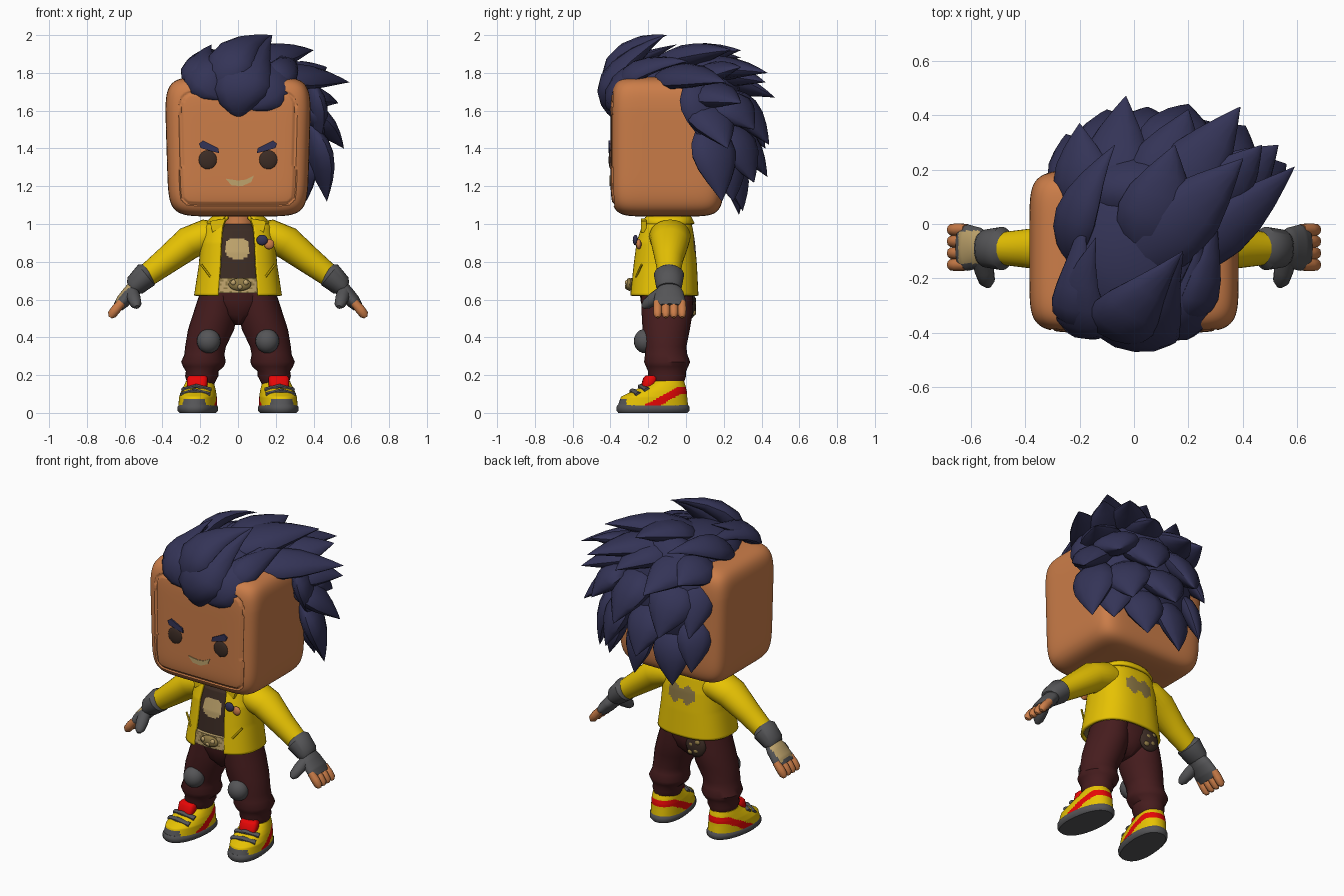
import bpy, bmesh
from math import pi, sin, cos, radians, hypot
from mathutils import Vector, Matrix

cube = bpy.data.objects.get("Cube")
if cube:
    bpy.data.objects.remove(cube)


def material(name, *rgb):
    m = bpy.data.materials.new(name)
    m.use_nodes = True
    m.diffuse_color = (*rgb, 1)
    m.node_tree.nodes["Principled BSDF"].inputs["Base Color"].default_value = (*rgb, 1)
    return m


skin = material("skin", .6, .205, .066)
yellow = material("yellow", .81, .55, .001)
navy = material("navy", .034, .034, .095)
maroon = material("maroon", .062, .012, .013)
grey = material("grey", .09, .09, .095)
red = material("red", .83, .002, .002)
tan = material("tan", .52, .37, .15)
brown = material("dark brown", .045, .025, .018)
dull = material("dull tan", .27, .19, .06)


def finish(name, bm, mats, paint=None, angle=45):
    """Turn a bmesh into a smooth object, colouring faces by a rule."""
    bmesh.ops.recalc_face_normals(bm, faces=bm.faces)
    if paint:
        for f in bm.faces:
            f.material_index = int(paint(f.calc_center_median()))
    mesh = bpy.data.meshes.new(name)
    bm.to_mesh(mesh)
    bm.free()
    for m in mats if isinstance(mats, list) else [mats]:
        mesh.materials.append(m)
    mesh.shade_smooth()
    mesh.set_sharp_from_angle(angle=radians(angle))
    ob = bpy.data.objects.new(name, mesh)
    bpy.context.collection.objects.link(ob)
    return ob


def dense(rows, k):
    """Insert evenly spaced rows between the given ones."""
    out = [[p + (q - p) * i / k for p, q in zip(r, s)]
           for r, s in zip(rows, rows[1:]) for i in range(k)]
    return out + [rows[-1]]


def loft(name, rows, mats, up=False, hint=(0, 1, 0), power=1, n=16, skip=(), paint=None):
    """Skin rows of (x, y, z, half width, half depth); up keeps the rings level."""
    bm = bmesh.new()
    pts = [Vector(r[:3]) for r in rows]
    rings = []
    for i, r in enumerate(rows):
        t = Vector((0, 0, 1)) if up else (pts[min(i + 1, len(pts) - 1)] - pts[max(i - 1, 0)]).normalized()
        v = Vector(hint)
        v = (v - t * v.dot(t)).normalized()
        u = v.cross(t)
        ring = []
        for j in range(n):
            c, s = cos(2 * pi * j / n), sin(2 * pi * j / n)
            c, s = (abs(k) ** power * (1 if k > 0 else -1) for k in (c, s))
            ring.append(bm.verts.new(pts[i] + u * c * r[3] + v * s * r[4]))
        rings.append(ring)
    for a, b in zip(rings, rings[1:]):
        for j in range(n):
            if j not in skip:
                k = (j + 1) % n
                bm.faces.new((a[j], a[k], b[k], b[j]))
    if not skip:
        bm.faces.new(rings[0])
        bm.faces.new(rings[-1])
    return finish(name, bm, mats, paint)


def thicken(ob, amount):
    mod = ob.modifiers.new("cloth", 'SOLIDIFY')
    mod.thickness, mod.offset = amount, 0


def ball(name, center, radii, mat):
    bm = bmesh.new()
    bmesh.ops.create_uvsphere(bm, u_segments=20, v_segments=12, radius=1,
                              matrix=Matrix.Translation(center) @ Matrix.Diagonal((*radii, 1)))
    return finish(name, bm, mat)


def plate(name, outline, y, depth, mat):
    """Extrude an x, z outline backwards from y."""
    bm = bmesh.new()
    f = bm.faces.new([bm.verts.new((x, y, z)) for x, z in outline])
    ext = bmesh.ops.extrude_face_region(bm, geom=[f])
    bmesh.ops.translate(bm, vec=(0, depth, 0),
                        verts=[v for v in ext["geom"] if isinstance(v, bmesh.types.BMVert)])
    return finish(name, bm, mat)


# Head: soft box, narrower at the chin, with a groove framing the face
bm = bmesh.new()
bmesh.ops.create_cube(bm, size=2)
bmesh.ops.subdivide_edges(bm, edges=bm.edges[:], cuts=80, use_grid_fill=True)
for v in bm.verts:
    x, y, z = v.co / sum(abs(k) ** 7 for k in v.co) ** (1 / 7)
    x, y, z = .385 * x * (.97 + .03 * min(1, z + .45)), -.1 + .3 * y, 1.41 + .37 * z
    dx, dz = abs(x) - .24, abs(z - 1.4) - .235
    edge = hypot(max(dx, 0), max(dz, 0)) + min(0, max(dx, dz)) - .06
    v.co = x, y + (.009 if y < -.3 and abs(edge) < .007 else 0), z
finish("head", bm, skin, angle=60)

# Face
for s, side in ((1, "left"), (-1, "right")):
    ball(side + "_eye", (.16 * s, -.396, 1.34), (.05, .014, .052), brown)
    plate(side + "_brow", [(s * x, z) for x, z in ((.1, 1.375), (.105, 1.402), (.185, 1.442), (.207, 1.425),
                                                   (.197, 1.402), (.15, 1.388))], -.409, .016, navy)
plate("mouth", [(-.065, 1.24), (0, 1.23), (.04, 1.235), (.085, 1.257), (.07, 1.222), (.02, 1.2), (-.035, 1.205)],
      -.404, .009, tan)

# Hair: two base masses covered with leaf shaped locks
ball("hair_top_mass", (0, -.08, 1.74), (.265, .315, .155), navy)
ball("hair_back_mass", (.04, .12, 1.55), (.335, .185, .36), navy)
HEAD = Vector((0, -.08, 1.45))
LEAF = ((0, .05), (.06, .3), (.15, .62), (.28, .92), (.42, 1), (.58, .86), (.74, .57), (.89, .25), (1, .01))


def lock(name, base, tip, width, mid=None):
    a, c = Vector(base), Vector(tip)
    half = (a + c) / 2
    b = Vector(mid) if mid else half + (half - HEAD).normalized() * (c - a).length * .1
    rows = []
    for t, w in LEAF:
        p = a * (1 - t) ** 2 + b * 2 * t * (1 - t) + c * t * t
        rows.append((*p, w * width, w * width * .5))
    loft(name, rows, navy, hint=(a + b) / 2 - HEAD, n=12)


lock("center_forelock", (.01, -.385, 1.56), (.18, -.11, 2), .16, (-.03, -.47, 1.8))
lock("upper_forelock", (-.06, -.38, 1.64), (.18, -.1, 2), .13, (-.11, -.42, 1.95))
lock("right_forelock", (-.08, -.39, 1.66), (-.14, -.05, 1.95), .11, (-.28, -.42, 1.82))
lock("right_temple_lock", (-.23, -.36, 1.7), (-.18, .05, 1.88), .08, (-.25, -.38, 1.9))
lock("left_forelock", (.05, -.39, 1.61), (.24, -.05, 1.9), .12, (.25, -.42, 1.75))
lock("left_temple_lock", (.19, -.35, 1.72), (.3, .05, 1.87), .08, (.26, -.32, 1.85))
lock("right_long_lock", (-.24, -.15, 1.74), (-.07, .29, 1.88), .09, (-.25, .05, 1.93))

crown = ((-.05, -.2, 1.8, .4, .24, 1.92, .14), (.1, -.2, 1.77, .59, .21, 1.75, .11),
         (0, -.1, 1.8, .39, .43, 1.8, .14), (.2, 0, 1.75, .47, .29, 1.83, .11),
         (.2, 0, 1.7, .53, .29, 1.64, .13), (.28, .05, 1.66, .56, .22, 1.4, .13),
         (.36, .1, 1.56, .47, .19, 1.12, .13), (.37, .02, 1.78, .42, .13, 1.39, .11),
         (-.1, -.05, 1.8, -.03, .47, 1.67, .14), (.05, 0, 1.8, .2, .42, 1.75, .14),
         (-.17, 0, 1.76, -.2, .37, 1.74, .12), (.02, -.15, 1.82, .15, .29, 1.92, .14))
nape = ((-.2, .1, 1.72, -.25, .33, 1.4, .1), (-.1, .17, 1.7, -.1, .42, 1.4, .14),
        (.13, .17, 1.72, .2, .44, 1.42, .15), (.28, .15, 1.68, .41, .36, 1.5, .14),
        (.05, .2, 1.55, .05, .43, 1.25, .14), (.24, .18, 1.55, .31, .36, 1.22, .14),
        (-.2, .18, 1.5, -.24, .29, 1.17, .1), (-.05, .2, 1.42, -.1, .28, 1.05, .12),
        (.13, .2, 1.42, .15, .3, 1.07, .12), (.29, .18, 1.42, .36, .25, 1.12, .11))
for group, rows in (("crown", crown), ("nape", nape)):
    for i, r in enumerate(rows):
        lock(f"{group}_lock_{i + 1}", r[:3], r[3:6], r[6])

# Torso: neck, shirt with a shield print, patterned belt and open jacket with a back patch
loft("neck", [(0, -.1, .95, .09, .09), (0, -.1, 1.08, .085, .085)], skin, up=True)
loft("shirt", dense([(0, -.12, .66, .2, .155), (0, -.115, .85, .185, .145), (0, -.11, .97, .15, .12),
                     (0, -.1, 1, .1, .1)], 20), [brown, tan], up=True, power=.8, n=128,
     paint=lambda c: c.y < -.12 and (abs(c.x + .003) / .063) ** 3 + (abs(c.z - .87) / .055) ** 3 < 1)
loft("belt", dense([(0, -.12, .635, .21, .175), (0, -.12, .715, .205, .172)], 8), [tan, dull],
     up=True, power=.8, n=128, paint=lambda c: sin(c.x * 140 + c.z * 60) * sin(c.z * 150) > .1)
ball("belt_buckle", (.01, -.3, .68), (.06, .02, .034), dull)
for i, (x, z) in enumerate(((-.025, .69), (.01, .668), (.042, .69))):
    ball(f"buckle_stud_{i + 1}", (x, -.314, z), (.014, .01, .014), tan)
thicken(loft("jacket", dense([(0, -.12, .62, .225, .178), (0, -.115, .78, .2, .165), (0, -.112, .9, .19, .152),
                              (0, -.105, .98, .175, .132), (0, -.1, 1.02, .14, .115), (0, -.1, 1.035, .11, .1)], 12),
             [yellow, dull], up=True, power=.8, n=128, skip=range(88, 104),
             paint=lambda c: c.y > 0 and abs(c.x) < .088
             and .835 + .02 * cos(75 * c.x) < c.z < .925 - .014 * cos(75 * c.x)), .016)
thicken(loft("collar", [(0, -.1, 1, .165, .14), (0, -.1, 1.03, .14, .125), (0, -.095, 1.045, .11, .105)], yellow,
             up=True, power=.8, n=64, skip=range(43, 53)), .014)
ball("badge_star", (.128, -.268, .915), (.03, .014, .028), navy)
ball("badge_disc", (.165, -.25, .893), (.027, .014, .027), skin)
ball("back_pocket_cloth", (-.088, .025, .57), (.068, .028, .072), brown)
for i, (x, z) in enumerate(((-.11, .6), (-.07, .58), (-.1, .545), (-.06, .53))):
    ball(f"cloth_spot_{i + 1}", (x, .042, z), (.018, .012, .015), dull)
loft("hips", [(0, -.1, .465, .015, .07), (0, -.1, .52, .12, .12), (0, -.1, .59, .2, .14), (0, -.11, .68, .2, .14)],
     maroon, up=True, n=24)

for s, side in ((1, "left"), (-1, "right")):
    # Collar flap and pocket seam
    plate(side + "_collar_flap", [(s * x, z) for x, z in ((.065, 1.03), (.15, 1.015), (.135, .955), (.08, .99))],
          -.238, .03, yellow)
    loft(side + "_pocket_seam", [(s * .145, -.264, .72, .006, .006), (s * .195, -.235, .785, .006, .006)], yellow, n=6)

    # Arm: sleeve, glove and fingers, with a patch on the back of the right glove
    loft(side + "_sleeve", [(s * .1, -.09, .93, .08, .1), (s * .17, -.085, .935, .09, .11), (s * .26, -.085, .9, .088, .1),
                            (s * .38, -.09, .805, .072, .073), (s * .485, -.09, .725, .06, .06)], yellow, n=24)
    loft(side + "_glove_cuff", [(s * .465, -.09, .74, .055, .06), (s * .485, -.09, .73, .07, .08),
                                (s * .545, -.09, .675, .058, .07), (s * .56, -.09, .66, .04, .06)], grey, n=24)
    loft(side + "_glove", dense([(s * .53, -.09, .68, .04, .05), (s * .57, -.088, .635, .042, .075),
                                 (s * .61, -.087, .59, .038, .085), (s * .635, -.087, .56, .028, .08)], 8),
         [grey, tan], n=48, paint=lambda c: -.645 < c.x < -.56 and -.145 < c.y < -.025 and .73 * -c.x + .68 * c.z > .866)
    loft(side + "_thumb", [(s * .565, -.11, .65, .034, .034), (s * .55, -.17, .605, .036, .034),
                           (s * .54, -.21, .575, .03, .028), (s * .535, -.228, .56, .012, .012)], grey, hint=(0, 0, 1), n=12)
    for i in range(4):
        y = -.15 + .043 * i
        loft(f"{side}_finger_{i + 1}", [(s * .615, y, .585, .022, .022), (s * .645, y, .55, .026, .024),
                                        (s * .668, y, .52, .024, .022), (s * .676, y, .505, .01, .01)], skin, n=10)

    # Leg: baggy trousers gathered at the ankle, with a knee pad
    loft(side + "_trouser_leg", [(s * .1, -.1, .64, .1, .135), (s * .118, -.1, .53, .118, .135), (s * .143, -.105, .44, .122, .125),
                                 (s * .172, -.108, .35, .108, .11), (s * .178, -.105, .31, .106, .112),
                                 (s * .183, -.1, .27, .118, .122), (s * .183, -.1, .245, .108, .112),
                                 (s * .19, -.1, .22, .086, .1), (s * .192, -.1, .195, .088, .1),
                                 (s * .197, -.1, .15, .07, .085)], maroon, up=True, n=24)
    ball(side + "_knee_pad", (s * .155, -.218, .38), (.063, .058, .064), grey)

    # Shoe: built about its own centre, then turned out
    parts = [
        loft(side + "_sole", [(0, 0, 0, .092, .185), (0, 0, .012, .104, .195), (0, 0, .032, .104, .195), (0, 0, .044, .096, .187)],
             grey, up=True, power=.9, n=32),
        loft(side + "_shoe_upper", dense([(0, 0, .038, .099, .187), (0, .006, .085, .097, .176), (0, .035, .115, .09, .145),
                                          (0, .065, .145, .08, .108), (0, .08, .168, .072, .085)], 8),
             [yellow, red, grey], up=True, power=.9, n=96,
             paint=lambda c: 2 if c.y < -.15 and c.z < .075 else
             c.z < .138 and ((abs(c.z - .065 - .53 * (c.y - .03)) < .023 and c.y < .17) or (c.z > .1 and c.y > .12))),
        loft(side + "_tongue", [(0, -.03, .13, .05, .035), (0, -.025, .15, .055, .035), (0, -.015, .185, .055, .035),
                                (0, -.012, .197, .045, .025)], red, up=True, power=.6)]
    for i in range(2):
        y, z = -.108 + .045 * i, .108 + .024 * i
        parts.append(loft(f"{side}_lace_{i + 1}", [(x, y + abs(x) * .3, z - abs(x) * .25 + .008, .013, .019)
                                                   for x in (-.075, -.035, 0, .035, .075)], grey, n=10))
    for p in parts:
        p.location = (s * .213, -.175, 0)
        p.rotation_euler.z = s * .13
